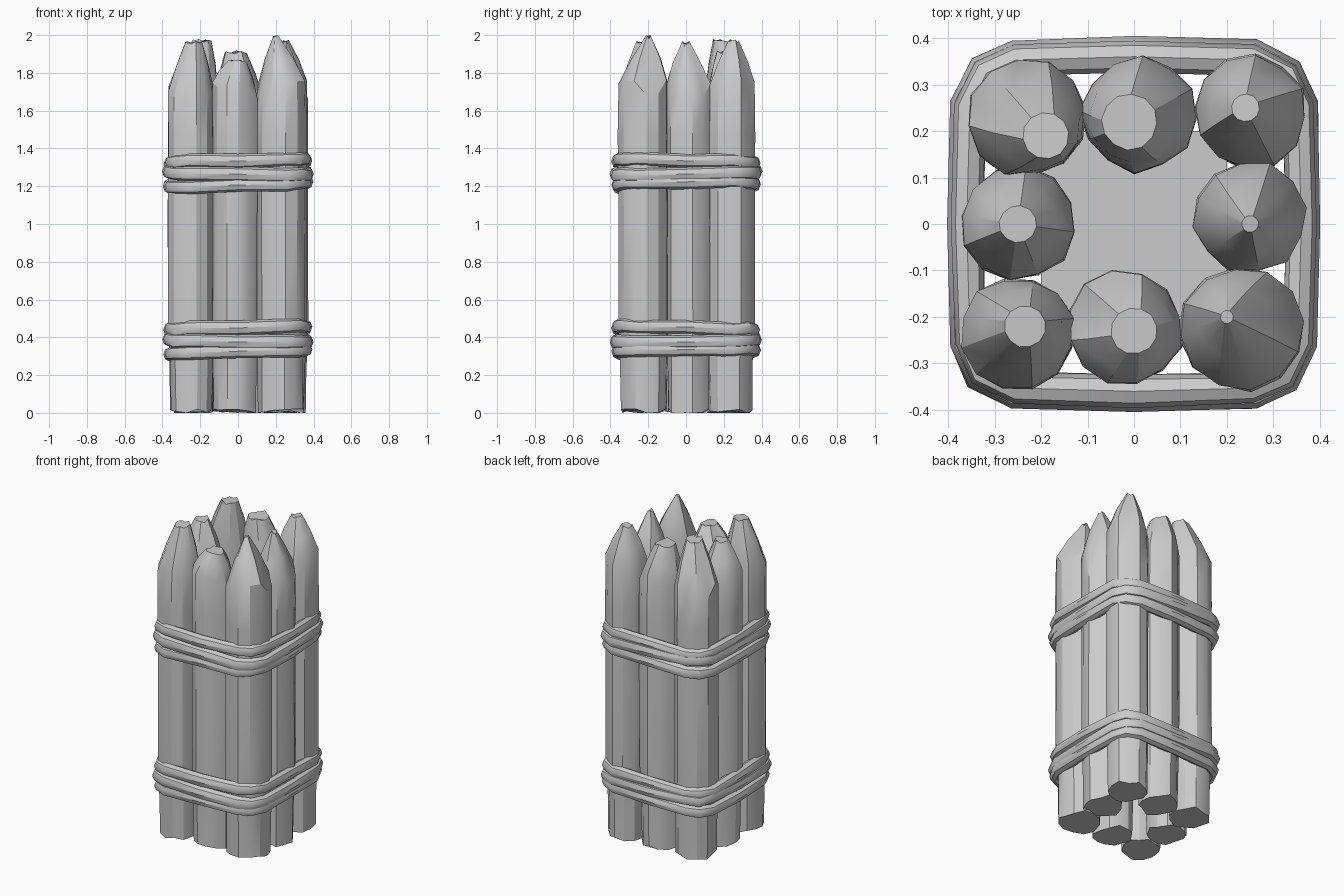
import bpy, bmesh, math, random
from mathutils import Vector

random.seed(4)
cube = bpy.data.objects.get("Cube")
if cube:
    bpy.data.objects.remove(cube, do_unlink=True)

grey = bpy.data.materials.new("plain grey")
grey.use_nodes = True
grey.diffuse_color = (0.6, 0.6, 0.6, 1)
grey.node_tree.nodes["Principled BSDF"].inputs["Base Color"].default_value = (0.6, 0.6, 0.6, 1)


def finish(name, bm, angle):
    """Turn a bmesh into a shaded, coloured object."""
    bmesh.ops.recalc_face_normals(bm, faces=bm.faces)
    mesh = bpy.data.meshes.new(name)
    bm.to_mesh(mesh)
    bm.free()
    mesh.materials.append(grey)
    obj = bpy.data.objects.new(name, mesh)
    bpy.context.collection.objects.link(obj)
    bpy.ops.object.select_all(action='DESELECT')
    bpy.context.view_layer.objects.active = obj
    obj.select_set(True)
    bpy.ops.object.shade_smooth_by_angle(angle=math.radians(angle))
    return obj


def skin(bm, rings, closed=False):
    """Bridge equal rings of vertices with quads."""
    n = len(rings[0])
    pairs = list(zip(rings, rings[1:] + rings[:1])) if closed else list(zip(rings, rings[1:]))
    for a, b in pairs:
        for i in range(n):
            j = (i + 1) % n
            bm.faces.new((a[i], a[j], b[j], b[i]))


def log(name, cx, cy, r, shoulder, tip, tip_r, sides=12):
    """Rough round log whose upper end is hewn to a point."""
    bm = bmesh.new()
    turn = random.random()
    bark = [random.uniform(0.95, 1.03) for _ in range(sides)]
    notch = [random.uniform(-0.05, 0.05) for _ in range(sides)]
    rings = []

    def ring(x, y, radius, z, wobble, rough):
        verts = []
        for i in range(sides):
            a = math.tau * (i + turn) / sides
            k = radius * (bark[i] if rough else 1) * random.uniform(0.98, 1.02)
            verts.append(bm.verts.new((x + k * math.cos(a), y + k * math.sin(a),
                                       max(0, z + wobble * notch[i]))))
        rings.append(verts)

    # Trunk, slightly slimmer at the foot
    for z, scale, wobble in ((0.01, 0.93, 0.3), (0.25, 0.96, 1), (0.48, 1, 0),
                             (1.0, 1, 0), (1.47, 1.01, 0)):
        ring(cx * (0.98 if z < 0.4 else 1), cy * (0.98 if z < 0.4 else 1), r * scale, z, wobble, True)
    # Ragged shoulder, then the hewn point
    ring(cx, cy, r, shoulder, 1, True)
    tx, ty, tz = tip
    ring(cx + (tx - cx) * 0.5, cy + (ty - cy) * 0.5, r * 0.55 + tip_r * 0.45,
         shoulder + (tz - shoulder) * 0.5, 0.5, False)
    ring(tx, ty, tip_r, tz - 0.01, 0.2, False)
    skin(bm, rings)
    bm.faces.new(rings[0])
    bm.faces.new(rings[-1])
    finish(name, bm, 28)


log("front_left_log", 0.235, -0.225, 0.135, 1.72, (0.2, -0.2, 2.0), 0.014)
log("front_middle_log", -0.02, -0.225, 0.125, 1.71, (0, -0.23, 1.87), 0.05)
log("front_right_log", -0.25, -0.235, 0.122, 1.68, (-0.235, -0.22, 1.97), 0.045)
log("right_middle_log", -0.25, 0, 0.122, 1.7, (-0.25, 0, 1.92), 0.04)
log("left_middle_log", 0.25, 0.015, 0.122, 1.7, (0.25, 0, 1.97), 0.018)
log("back_right_log", -0.23, 0.23, 0.128, 1.7, (-0.19, 0.19, 1.98), 0.05)
log("back_middle_log", 0.01, 0.235, 0.124, 1.7, (-0.01, 0.22, 1.92), 0.06)
log("back_left_log", 0.25, 0.24, 0.122, 1.74, (0.24, 0.25, 1.98), 0.03)

# Inner floor closing the hollow between the logs
bm = bmesh.new()
bmesh.ops.create_cube(bm, size=1)
for v in bm.verts:
    v.co = (v.co.x * 0.4, v.co.y * 0.4, 0.36 + v.co.z * 0.04)
finish("inner_floor", bm, 30)


def rope(name, height, tilt_x, tilt_y, grow):
    """One rope strand around the bundle, following a chamfered square."""
    bm = bmesh.new()
    path = []
    half = 0.355 + grow
    for q in range(4):
        for u, v in ((1, -0.72), (1.02, 0), (1, 0.72), (0.92, 0.9)):
            a = q * math.pi / 2
            x = half * (u * math.cos(a) - v * math.sin(a))
            y = half * (u * math.sin(a) + v * math.cos(a))
            z = height + tilt_x * x + tilt_y * y + random.uniform(-0.006, 0.006)
            path.append(Vector((x, y, z)))
    rings = []
    n = len(path)
    for i, p in enumerate(path):
        along = (path[(i + 1) % n] - path[i - 1]).normalized()
        out = along.cross(Vector((0, 0, 1))).normalized()
        rad = random.uniform(0.031, 0.037)
        rings.append([bm.verts.new(p + out * rad * math.cos(a) + Vector((0, 0, 1.1 * rad * math.sin(a))))
                      for a in (math.tau * k / 8 for k in range(8))])
    skin(bm, rings, closed=True)
    finish(name, bm, 40)


# Two bindings of three strands each
for label, base in (("lower", 0.325), ("upper", 1.21)):
    rope(label + "_rope_bottom", base, 0.03, 0.01, 0)
    rope(label + "_rope_middle", base + 0.06, -0.02, 0.02, 0.006)
    rope(label + "_rope_top", base + 0.12, 0.02, -0.02, -0.002)
